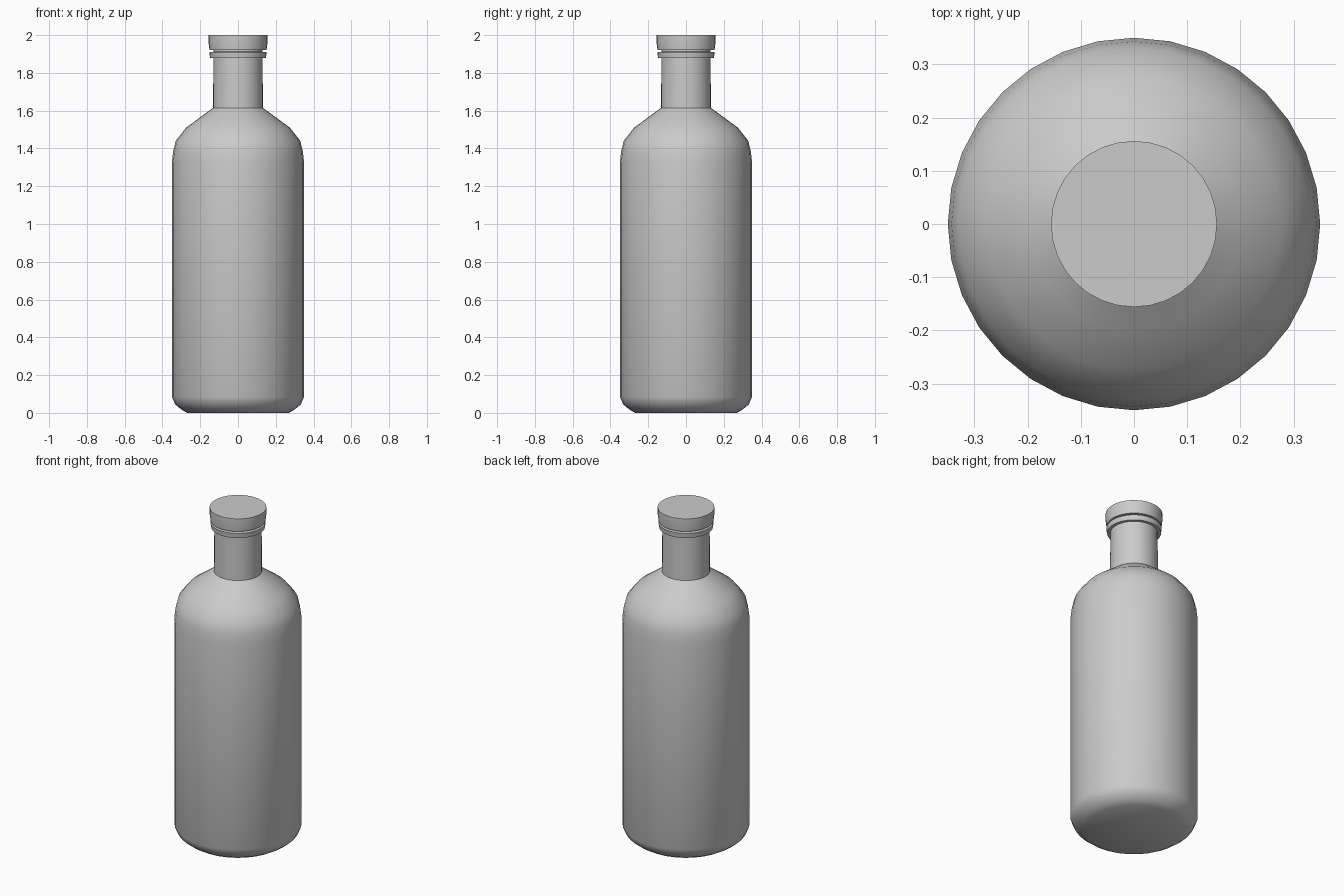
import bpy, bmesh, math

if "Cube" in bpy.data.objects:
    bpy.data.objects.remove(bpy.data.objects["Cube"])

SIDES = 32


def lathe(name, profile, smooth_angle=40):
    """Spin an (r, z) profile round z and cap both ends."""
    bm = bmesh.new()
    rings = []
    for r, z in profile:
        rings.append([bm.verts.new((r * math.cos(2 * math.pi * i / SIDES),
                                    r * math.sin(2 * math.pi * i / SIDES), z))
                      for i in range(SIDES)])
    for a, b in zip(rings, rings[1:]):
        for i in range(SIDES):
            j = (i + 1) % SIDES
            bm.faces.new((a[i], a[j], b[j], b[i]))
    bm.faces.new(rings[0][::-1])
    bm.faces.new(rings[-1])
    bmesh.ops.recalc_face_normals(bm, faces=bm.faces)
    mesh = bpy.data.meshes.new(name)
    bm.to_mesh(mesh)
    bm.free()
    ob = bpy.data.objects.new(name, mesh)
    bpy.context.collection.objects.link(ob)
    bpy.ops.object.select_all(action='DESELECT')
    ob.select_set(True)
    bpy.context.view_layer.objects.active = ob
    bpy.ops.object.shade_smooth_by_angle(angle=math.radians(smooth_angle))
    return ob


# Body, shoulder, neck and lip collar in one continuous profile
lathe("bottle", [
    (0.27, 0.0), (0.30, 0.018), (0.333, 0.045), (0.35, 0.085),
    (0.35, 1.325), (0.343, 1.385), (0.33, 1.44), (0.275, 1.51),
    (0.20, 1.565), (0.132, 1.615),
    (0.13, 1.88), (0.148, 1.88), (0.152, 1.91), (0.13, 1.912), (0.13, 1.925),
])

# Stopper cap
lathe("cap", [(0.151, 1.921), (0.156, 1.96), (0.156, 2.0)])
